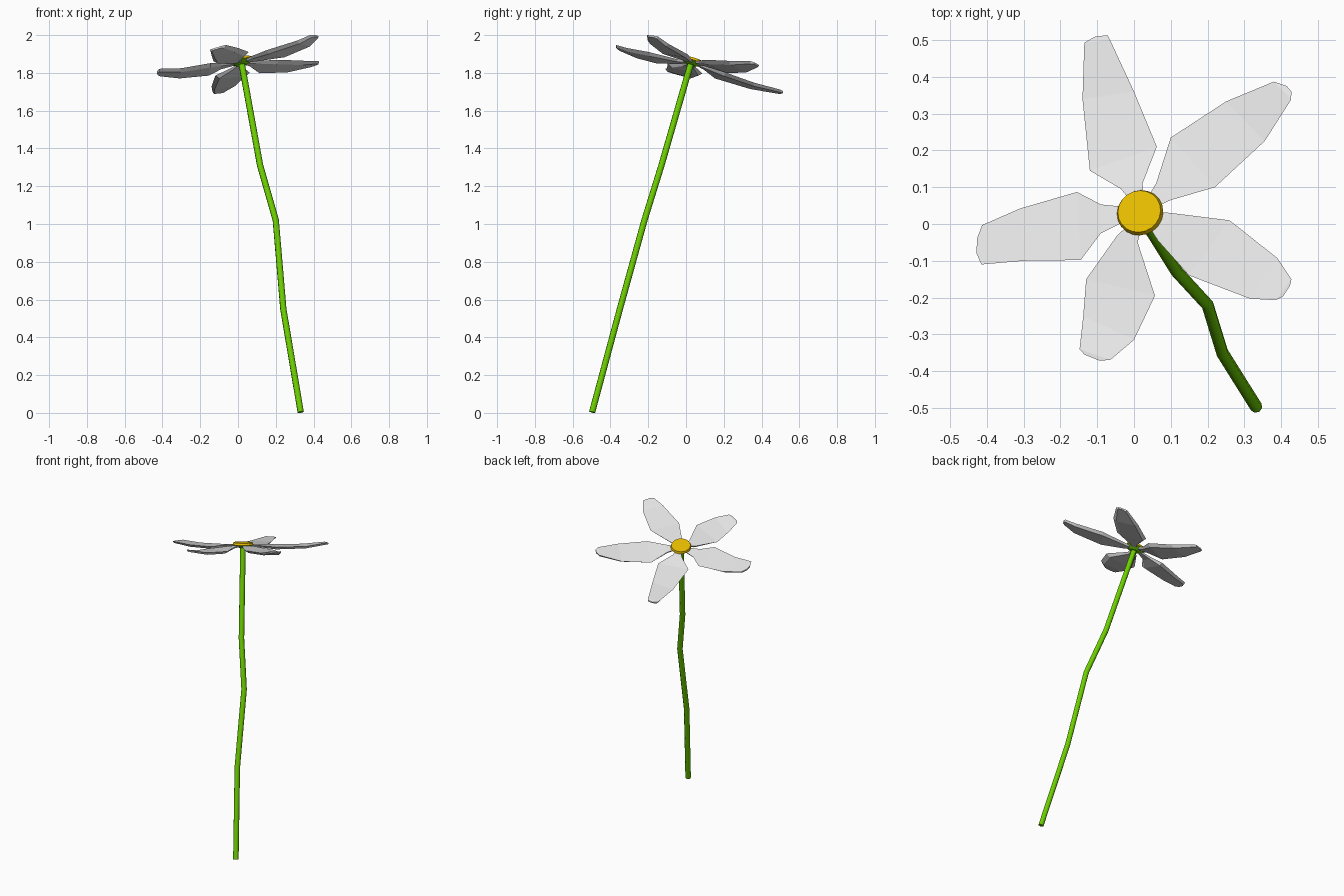
import bpy, bmesh
from mathutils import Vector

if "Cube" in bpy.data.objects:
    bpy.data.objects.remove(bpy.data.objects["Cube"])


def material(name, rgb):
    m = bpy.data.materials.new(name)
    m.diffuse_color = (*rgb, 1)
    m.use_nodes = True
    m.node_tree.nodes["Principled BSDF"].inputs["Base Color"].default_value = m.diffuse_color
    return m


WHITE = material("petal_white", (0.78, 0.78, 0.78))
YELLOW = material("centre_yellow", (0.82, 0.52, 0.0))
GREEN = material("stem_green", (0.15, 0.62, 0.0))

# Flower head plane, tilted along the end of the stem
CENTRE = Vector((0.015, 0.033, 1.868))
NORMAL = Vector((-0.19, 0.29, 1.0)).normalized()


def on_head(x, y, lift):
    z = CENTRE.z + 0.19 * (x - CENTRE.x) - 0.29 * (y - CENTRE.y)
    return Vector((x, y, z + lift))


def add_object(name, bm, mat):
    bmesh.ops.recalc_face_normals(bm, faces=bm.faces)
    me = bpy.data.meshes.new(name)
    bm.to_mesh(me)
    bm.free()
    me.materials.append(mat)
    ob = bpy.data.objects.new(name, me)
    bpy.context.collection.objects.link(ob)
    return ob


# Petals: pairs of edge points from base to tip, dipping in the middle,
# with a narrower underside so the rim stays thin
LIFT = (-0.012, -0.014, -0.024, -0.022, -0.006, -0.008)
THICK = (0.008, 0.012, 0.017, 0.016, 0.013, 0.009)


def petal(name, pairs, tip_lift=0.0):
    bm = bmesh.new()
    rings = []
    for k, ((ax, ay, bx, by), lift, t) in enumerate(zip(pairs, LIFT, THICK)):
        lift += tip_lift * min(k / 4, 1)
        a, b = on_head(ax, ay, lift), on_head(bx, by, lift)
        drop = Vector((0, 0, -t))
        pts = [a, b, b.lerp(a, 0.12) + drop, a.lerp(b, 0.12) + drop]
        rings.append([bm.verts.new(p) for p in pts])
    for r, s in zip(rings, rings[1:]):
        for i in range(4):
            j = (i + 1) % 4
            bm.faces.new((r[i], r[j], s[j], s[i]))
    bm.faces.new(rings[0])
    bm.faces.new(rings[-1])
    add_object(name, bm, WHITE)


petal("petal_back", [
    (0.00, 0.05, 0.03, 0.05), (-0.035, 0.095, 0.023, 0.11),
    (-0.12, 0.145, 0.062, 0.21), (-0.14, 0.34, 0.00, 0.36),
    (-0.135, 0.493, -0.065, 0.50), (-0.105, 0.51, -0.072, 0.513)])
petal("petal_back_right", [
    (0.03, 0.06, 0.045, 0.04), (0.06, 0.11, 0.10, 0.065),
    (0.10, 0.235, 0.22, 0.10), (0.25, 0.333, 0.355, 0.225),
    (0.38, 0.387, 0.427, 0.338), (0.415, 0.375, 0.428, 0.36)], 0.012)
petal("petal_front_right", [
    (0.045, 0.035, 0.03, 0.01), (0.10, 0.03, 0.065, -0.045),
    (0.26, 0.01, 0.15, -0.14), (0.39, -0.093, 0.315, -0.203),
    (0.428, -0.15, 0.385, -0.207), (0.424, -0.168, 0.405, -0.197)])
petal("petal_front", [
    (0.025, 0.01, 0.00, 0.01), (0.01, -0.05, -0.045, -0.03),
    (0.057, -0.195, -0.13, -0.15), (0.00, -0.315, -0.138, -0.25),
    (-0.065, -0.37, -0.148, -0.34), (-0.095, -0.371, -0.135, -0.355)], -0.016)
petal("petal_left", [
    (-0.01, 0.045, -0.01, 0.015), (-0.09, 0.053, -0.09, -0.025),
    (-0.155, 0.087, -0.145, -0.098), (-0.31, 0.042, -0.30, -0.10),
    (-0.413, -0.003, -0.415, -0.11), (-0.427, -0.04, -0.428, -0.08)])


# Yellow centre and the green base under the petals
def disc(name, r1, r2, depth, offset, mat, sides):
    bm = bmesh.new()
    bmesh.ops.create_cone(bm, cap_ends=True, segments=sides,
                          radius1=r1, radius2=r2, depth=depth)
    rot = Vector((0, 0, 1)).rotation_difference(NORMAL)
    for v in bm.verts:
        v.co = rot @ v.co + CENTRE + NORMAL * offset
    add_object(name, bm, mat)


disc("flower_centre", 0.064, 0.059, 0.014, -0.002, YELLOW, 20)
disc("flower_base", 0.030, 0.062, 0.018, -0.018, GREEN, 12)

# Bent stem: round tube along a path
path = [(0.332, -0.497, 0.004), (0.24, -0.35, 0.55), (0.20, -0.22, 1.02),
        (0.117, -0.13, 1.31), (0.018, 0.028, 1.858)]
cu = bpy.data.curves.new("stem_path", "CURVE")
cu.dimensions = "3D"
cu.bevel_depth = 0.017
cu.bevel_resolution = 2
cu.use_fill_caps = True
sp = cu.splines.new("POLY")
sp.points.add(len(path) - 1)
for p, co in zip(sp.points, path):
    p.co = (*co, 1)
sp.use_smooth = True
cu.materials.append(GREEN)
stem = bpy.data.objects.new("stem", cu)
bpy.context.collection.objects.link(stem)
